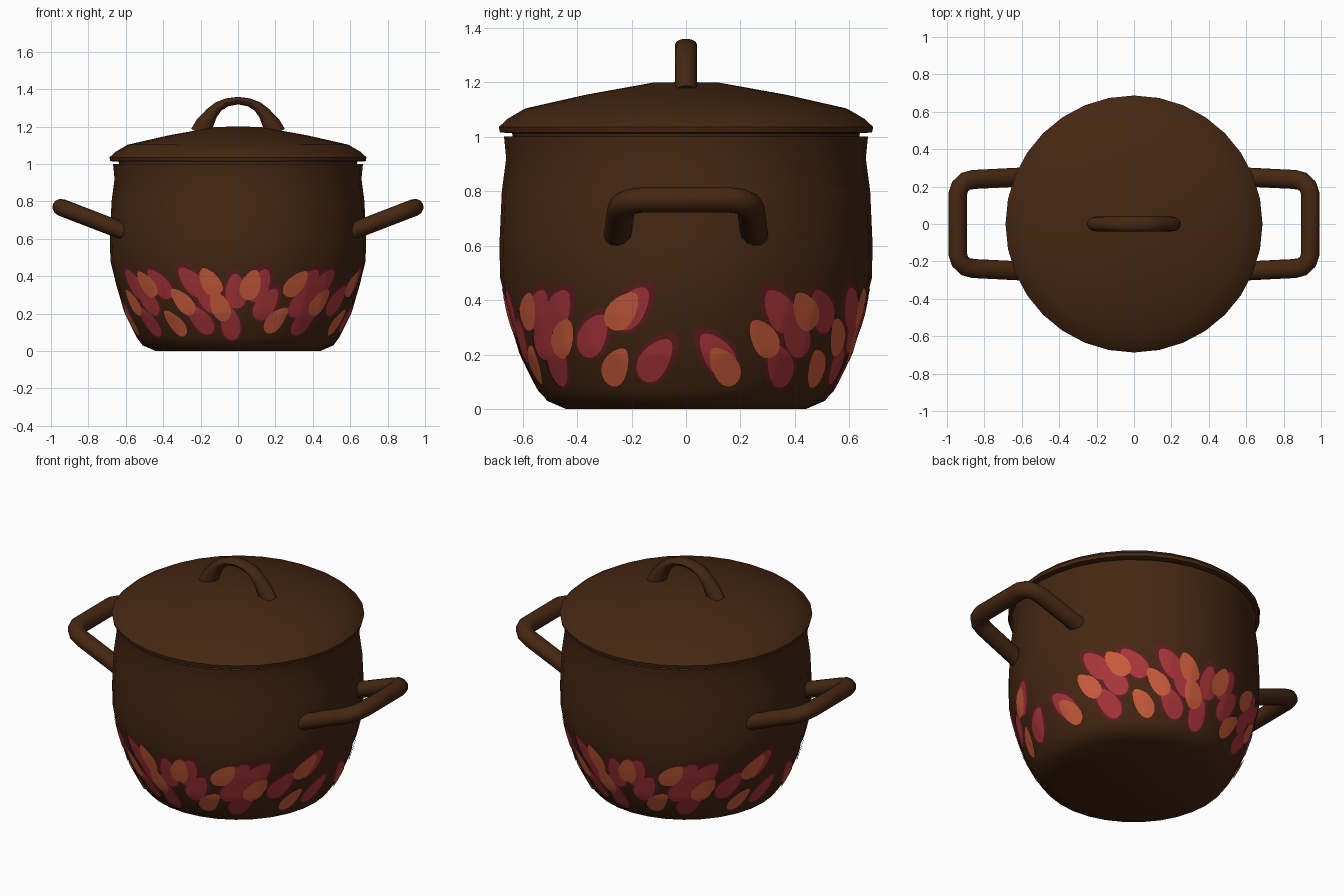
import bpy, bmesh
from math import sin, cos, pi, radians
from mathutils import Vector

if "Cube" in bpy.data.objects:
    bpy.data.objects.remove(bpy.data.objects["Cube"])

SIDES = 32


def material(name, rgb):
    mat = bpy.data.materials.new(name)
    mat.use_nodes = True
    colour = (*rgb, 1)
    mat.diffuse_color = colour
    bsdf = mat.node_tree.nodes["Principled BSDF"]
    bsdf.inputs["Base Color"].default_value = colour
    bsdf.inputs["Roughness"].default_value = 0.6
    return mat


BROWN = material("dark brown enamel", (0.06, 0.02, 0.006))
MAROON = material("maroon", (0.114, 0.013, 0.015))
RED = material("berry red", (0.40, 0.036, 0.042))
ORANGE = material("burnt orange", (0.60, 0.107, 0.045))


def finish(bm, name, mat, recalc=True):
    if recalc:
        bmesh.ops.recalc_face_normals(bm, faces=bm.faces)
    mesh = bpy.data.meshes.new(name)
    bm.to_mesh(mesh)
    bm.free()
    mesh.materials.append(mat)
    obj = bpy.data.objects.new(name, mesh)
    bpy.context.collection.objects.link(obj)
    bpy.ops.object.select_all(action="DESELECT")
    obj.select_set(True)
    bpy.context.view_layer.objects.active = obj
    bpy.ops.object.shade_smooth_by_angle(angle=radians(40))
    return obj


def bridge(bm, low, high):
    """Join two closed rings of vertices with quads."""
    n = len(low)
    for i in range(n):
        j = (i + 1) % n
        bm.faces.new((low[i], low[j], high[j], high[i]))


def lathe(name, profile):
    """Turn a closed (radius, z) profile, starting and ending on the axis."""
    bm = bmesh.new()
    rings = []
    for r, z in profile[1:-1]:
        rings.append([bm.verts.new((r * cos(2 * pi * i / SIDES), r * sin(2 * pi * i / SIDES), z))
                      for i in range(SIDES)])
    for low, high in zip(rings, rings[1:]):
        bridge(bm, low, high)
    for ring, (_, z) in ((rings[0], profile[0]), (rings[-1], profile[-1])):
        hub = bm.verts.new((0, 0, z))
        for i in range(SIDES):
            bm.faces.new((hub, ring[i], ring[(i + 1) % SIDES]))
    return finish(bm, name, BROWN)


def sweep(name, path, normal, depth, widths, sides=12):
    """Sweep an oval along a planar path; widths lie in the plane, depth along its normal."""
    bm = bmesh.new()
    rings = []
    for k, p in enumerate(path):
        before = (p - path[max(k - 1, 0)]).normalized()
        after = (path[min(k + 1, len(path) - 1)] - p).normalized()
        across = normal.cross(before + after).normalized()
        rings.append([bm.verts.new(p + across * widths[k] * cos(2 * pi * i / sides)
                                   + normal * depth * sin(2 * pi * i / sides))
                      for i in range(sides)])
    for low, high in zip(rings, rings[1:]):
        bridge(bm, low, high)
    bm.faces.new(rings[0])
    bm.faces.new(rings[-1])
    return finish(bm, name, BROWN)


# Pot body: outer wall, rim and inner wall
WALL = [(0.44, 0), (0.51, 0.03), (0.54, 0.07), (0.605, 0.2), (0.65, 0.35), (0.682, 0.48),
        (0.685, 0.6), (0.676, 0.8), (0.66, 0.92), (0.668, 1.0)]
lathe("pot_body", [(0, 0)] + WALL + [(0.645, 1.0), (0.635, 0.9), (0.64, 0.5), (0.48, 0.05), (0, 0.04)])

# Domed lid with an inner skirt
lathe("lid", [(0, 1.2), (0.12, 1.198), (0.37, 1.153), (0.59, 1.103), (0.655, 1.065), (0.687, 1.035),
              (0.683, 1.015), (0.638, 1.012), (0.634, 0.985), (0.61, 0.985), (0.6, 1.06), (0, 1.17)])

# Arched lid handle, flaring at its feet
half = [(0.2, 1.165, 0.055), (0.178, 1.215, 0.048), (0.14, 1.272, 0.034), (0.105, 1.307, 0.027),
        (0.06, 1.329, 0.022)]
arch = half + [(0, 1.339, 0.02)] + [(-x, z, w) for x, z, w in reversed(half)]
sweep("lid_handle", [Vector((x, 0, z)) for x, z, w in arch], Vector((0, 1, 0)), 0.04,
      [w for x, z, w in arch])


# Side handles: square loops tilted upwards
def side_handle(name, side):
    leg = [(0.58, 0.252), (0.86, 0.238), (0.9, 0.228), (0.93, 0.2), (0.943, 0.16)]
    loop = leg + [(x, -y) for x, y in reversed(leg)]
    path = [Vector((side * x, y, 0.635 + (x - 0.6) * 0.385)) for x, y in loop]
    normal = Vector((-0.385 * side, 0, 1)).normalized()
    sweep(name, path, normal, 0.046, [0.051] * len(path))


side_handle("left_handle", 1)
side_handle("right_handle", -1)


# Painted petals: thin sheets that follow the faceted wall
def wall_point(angle, z, lift):
    for (r0, z0), (r1, z1) in zip(WALL, WALL[1:]):
        if z <= z1:
            r = r0 + (r1 - r0) * (z - z0) / (z1 - z0)
            break
    step = 2 * pi / SIDES
    r = r * cos(step / 2) / cos(angle % step - step / 2) + lift
    return Vector((r * sin(angle), -r * cos(angle), z))


def add_petal(bm, angle, z, length, width, lift, shift=0.0, rings=4, segments=20):
    tilt = radians(max(-38, min(38, angle * 2)))
    previous = None
    for k in range(rings + 1):
        ring = []
        for i in range(segments if k else 1):
            t = 2 * pi * i / segments
            v = sin(t) * length * k / rings + shift
            u = cos(t) * width * (1 - 0.25 * sin(t)) * k / rings
            du = u * cos(tilt) + v * sin(tilt)
            dv = v * cos(tilt) - u * sin(tilt)
            ring.append((radians(angle) + du / 0.62, max(z + dv * 0.95, 0.05)))
        ring = [bm.verts.new(wall_point(a, h, lift)) for a, h in ring]
        if k == 1:
            for i in range(segments):
                bm.faces.new((previous[0], ring[i], ring[(i + 1) % segments]))
        elif k:
            bridge(bm, ring, previous)
        previous = ring
    return bm


orange_spots = [(-76, .155), (-63, .26), (-48, .36), (-35, .15), (-28, .265), (-13, .37), (-9, .24),
                (6, .355), (20, .165), (28, .36), (44, .26), (64, .155), (69, .36)]
red_spots = [(-79, .2), (-58, .36), (-54, .16), (-50, .27), (-40, .36), (-22, .37), (-20, .17),
             (-15, .29), (-4, .15), (-1, .32), (10, .35), (14, .25), (33, .26), (34, .36),
             (37, .165), (44, .36), (57, .27), (72, .37), (79, .18)]

for name, mat, spots, length, width, lift, shift in (
        ("maroon_petals", MAROON, red_spots, 0.118, 0.068, 0.003, 0.012),
        ("red_petals", RED, red_spots, 0.098, 0.054, 0.006, 0),
        ("orange_petals", ORANGE, orange_spots, 0.088, 0.051, 0.009, 0)):
    bm = bmesh.new()
    for turn in (0, pi):
        first = len(bm.verts)
        for angle, z in spots:
            add_petal(bm, angle, z, length, width, lift, shift)
        # The back carries the same painting, turned half way round
        if turn:
            bm.verts.ensure_lookup_table()
            for vert in bm.verts[first:]:
                vert.co.x, vert.co.y = -vert.co.x, -vert.co.y
    # Make every sheet face outwards
    bm.normal_update()
    for face in bm.faces:
        centre = face.calc_center_median()
        if face.normal.x * centre.x + face.normal.y * centre.y < 0:
            face.normal_flip()
    finish(bm, name, mat, recalc=False)
